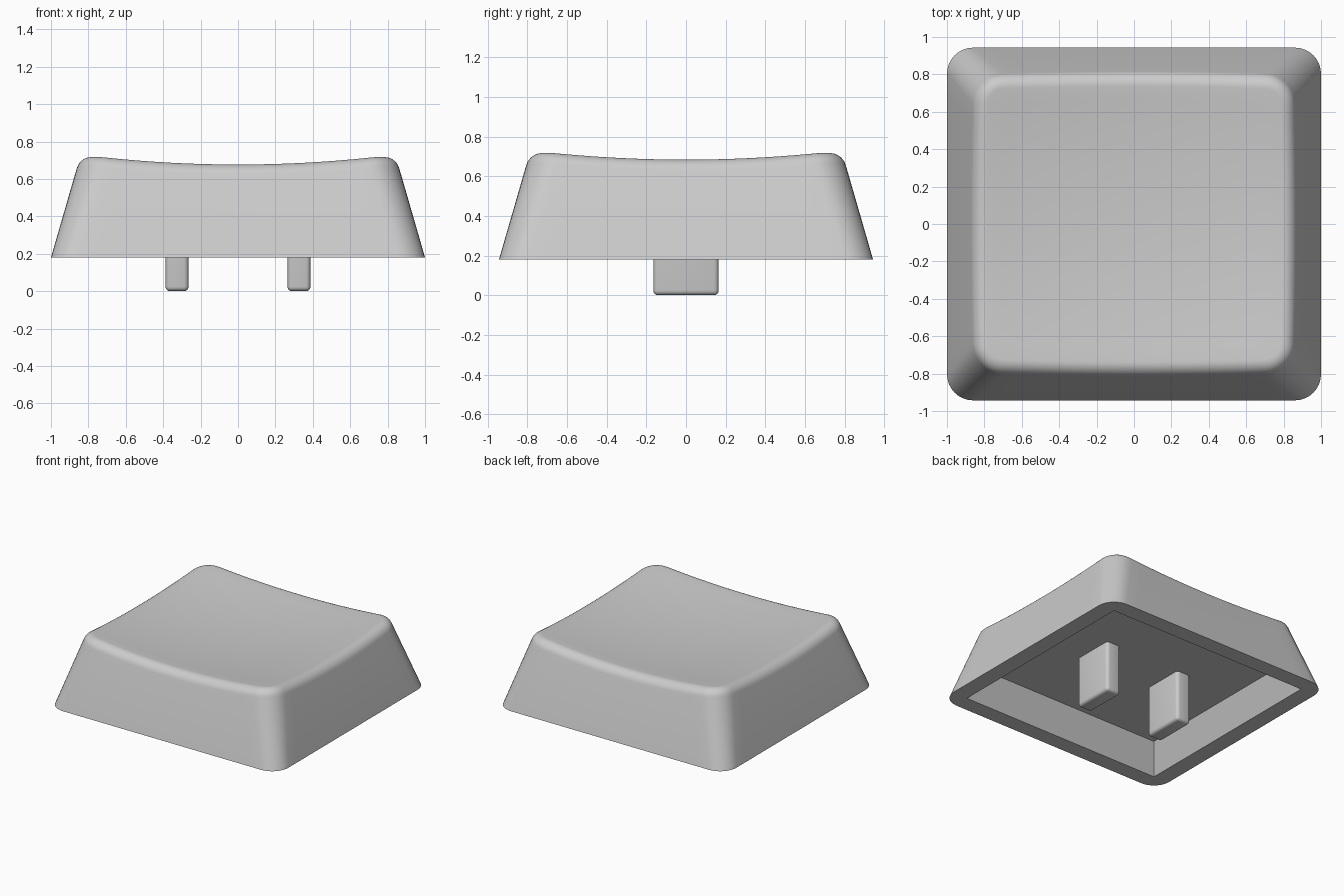
import bpy, bmesh, math
from mathutils import Vector

if "Cube" in bpy.data.objects:
    bpy.data.objects.remove(bpy.data.objects["Cube"])

BASE_Z, HALF_X, HALF_Y = 0.18, 1.0, 0.943
SLOPE, RADIUS, FILLET = 0.29, 0.14, 0.062
CEILING = 0.395

grey = bpy.data.materials.new("light grey plastic")
grey.diffuse_color = (0.6, 0.6, 0.6, 1)
grey.use_nodes = True
grey.node_tree.nodes["Principled BSDF"].inputs["Base Color"].default_value = grey.diffuse_color


def dish(x, y):
    """Height of the hollowed top."""
    return 0.635 + 0.077 * (x * x + y * y)


def outline(inset, r, side=16, arc=8):
    """Rounded rectangle, counter-clockwise, with divided straight sides."""
    a, b = HALF_X - inset - r, HALF_Y - inset - r
    centres = [(a, b), (-a, b), (-a, -b), (a, -b)]
    pts = []
    for q, (cx, cy) in enumerate(centres):
        for i in range(arc + 1):
            t = math.pi / 2 * (q + i / arc)
            pts.append(Vector((cx + r * math.cos(t), cy + r * math.sin(t))))
        nx, ny = centres[(q + 1) % 4]
        t = math.pi / 2 * (q + 1)
        end = Vector((nx + r * math.cos(t), ny + r * math.sin(t)))
        start = pts[-1].copy()
        pts += [start.lerp(end, i / side) for i in range(1, side)]
    return pts


def finish(name, bm):
    bmesh.ops.recalc_face_normals(bm, faces=bm.faces)
    mesh = bpy.data.meshes.new(name)
    bm.to_mesh(mesh)
    bm.free()
    mesh.materials.append(grey)
    ob = bpy.data.objects.new(name, mesh)
    bpy.context.collection.objects.link(ob)
    bpy.ops.object.select_all(action='DESELECT')
    ob.select_set(True)
    bpy.context.view_layer.objects.active = ob
    bpy.ops.object.shade_smooth_by_angle(angle=math.radians(30))


# Key shell: tapered wall, rounded shoulder, dished top
rings = [[(p.x, p.y, BASE_Z) for p in outline(0, RADIUS)]]
shoulder = [[] for _ in range(8)]
crown = outline(0.16 + FILLET, RADIUS - FILLET)
edge = outline(0.16, RADIUS)
n = len(edge)
for e, c in zip(edge, crown):
    z = dish(e.x, e.y)
    # Where the sloping wall meets the dish, measured along the inward direction
    inward = (c - e).normalized()
    corner = e + inward * (SLOPE * (z - BASE_Z) - 0.16)
    p1 = Vector((corner.x, corner.y, dish(corner.x, corner.y)))
    low = corner - inward * SLOPE * FILLET
    p0 = Vector((low.x, low.y, p1.z - FILLET))
    top = corner + inward * FILLET
    p2 = Vector((top.x, top.y, dish(top.x, top.y)))
    for i, ring in enumerate(shoulder):
        t = i / (len(shoulder) - 1)
        w0, w1, w2 = (1 - t) ** 2, 1.52 * t * (1 - t), t * t
        ring.append((p0 * w0 + p1 * w1 + p2 * w2) / (w0 + w1 + w2))
rings += shoulder
for k in range(1, 10):
    s = 1 - k / 10
    rings.append([(p.x * s, p.y * s, dish(p.x * s, p.y * s)) for p in shoulder[-1]])

bm = bmesh.new()
loops = [[bm.verts.new(p) for p in ring] for ring in rings]
for lo, hi in zip(loops, loops[1:]):
    for i in range(n):
        j = (i + 1) % n
        bm.faces.new((lo[i], lo[j], hi[j], hi[i]))
centre = bm.verts.new((0, 0, dish(0, 0)))
for i in range(n):
    bm.faces.new((loops[-1][i], loops[-1][(i + 1) % n], centre))


# Hollow underside with a flat ceiling
def rectangle(a, b, z):
    return [bm.verts.new((x * a, y * b, z)) for x, y in ((1, 1), (-1, 1), (-1, -1), (1, -1))]


mouth = rectangle(0.87, 0.815, BASE_Z)
roof = rectangle(0.785, 0.715, CEILING)
for i in range(4):
    j = (i + 1) % 4
    bm.faces.new((mouth[i], mouth[j], roof[j], roof[i]))
bm.faces.new(roof)

# Flat bottom rim
rim = [bm.edges.get((loop[i], loop[(i + 1) % len(loop)]))
       for loop in (loops[0], mouth) for i in range(len(loop))]
bmesh.ops.triangle_fill(bm, edges=rim, use_beauty=True, normal=(0, 0, -1))
finish("key_shell", bm)

# Two mounting prongs below the ceiling
for side, x in (("left", -0.326), ("right", 0.326)):
    bm = bmesh.new()
    bmesh.ops.create_cube(bm, size=1)
    top_z = CEILING + 0.005
    for v in bm.verts:
        v.co = (x + v.co.x * 0.123, v.co.y * 0.33, (v.co.z + 0.5) * top_z)
    edges = [e for e in bm.edges if min(v.co.z for v in e.verts) < 0.1]
    bmesh.ops.bevel(bm, geom=edges, offset=0.024, segments=4, profile=0.5, affect='EDGES')
    finish(side + "_prong", bm)
